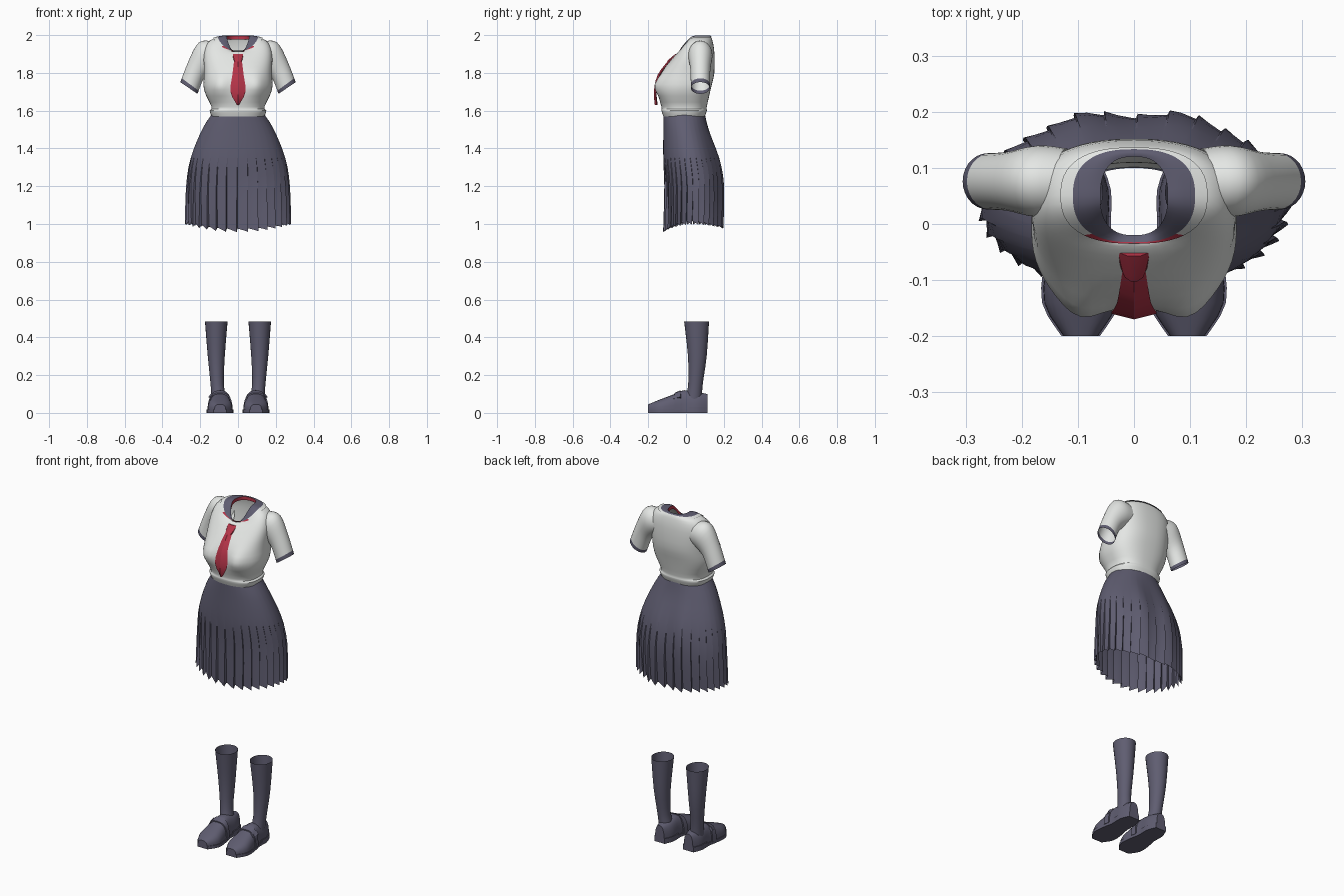
import bpy, bmesh, math
from math import sin, cos, pi, exp

cube = bpy.data.objects.get("Cube")
if cube:
    bpy.data.objects.remove(cube, do_unlink=True)


def material(name, *rgb):
    surface = bpy.data.materials.new(name)
    surface.use_nodes = True
    surface.diffuse_color = (*rgb, 1)
    shader = surface.node_tree.nodes["Principled BSDF"]
    shader.inputs["Base Color"].default_value = (*rgb, 1)
    return surface


WHITE = material("white cloth", .84, .86, .84)
NAVY = material("slate navy cloth", .115, .11, .165)
RED = material("red cloth", .46, .035, .065)


def refine(rows, steps):
    """Smooth spline rows passing through a few key rows."""
    padded = [rows[0], *rows, rows[-1]]
    result = []
    for before, start, end, after in zip(padded, padded[1:], padded[2:], padded[3:]):
        for step in range(steps):
            t = step / steps
            result.append([b + t / 2 * (c - a + t * (2 * a - 5 * b + 4 * c - d + t * (3 * (b - c) + d - a)))
                           for a, b, c, d in zip(before, start, end, after)])
    return result + [list(rows[-1])]


def loft(name, rings, materials, rule=None, caps=False, angle=40):
    """Skin rings of equal length; rule(band, centre) picks the material."""
    bm = bmesh.new()
    rows = [[bm.verts.new(point) for point in ring] for ring in rings]
    for band, (lower, upper) in enumerate(zip(rows, rows[1:])):
        for i in range(len(lower)):
            face = bm.faces.new((lower[i - 1], lower[i], upper[i], upper[i - 1]))
            if rule:
                face.material_index = rule(band, face.calc_center_median())
    if caps:
        bm.faces.new(rows[0])
        bm.faces.new(rows[-1])
    bmesh.ops.recalc_face_normals(bm, faces=bm.faces)
    mesh = bpy.data.meshes.new(name)
    bm.to_mesh(mesh)
    bm.free()
    for surface in materials:
        mesh.materials.append(surface)
    mesh.shade_smooth()
    mesh.set_sharp_from_angle(angle=math.radians(angle))
    bpy.context.collection.objects.link(bpy.data.objects.new(name, mesh))


def angles(count):
    return [2 * pi * i / count for i in range(count)]


def soft_power(value, power):
    return math.copysign(abs(value) ** power, value)


def oval(t, width, front, back, power):
    """Point on a rounded oval between a front and a back depth."""
    x = width * soft_power(cos(t), power)
    y = (front + back) / 2 + (back - front) / 2 * soft_power(sin(t), power)
    return x, y


def bump(value, centre, spread):
    return exp(-((value - centre) / spread) ** 2)


# Shirt: half width, front, back, height, drop of the neckline at the front
def shirt_ring(width, front, back, height, drop, lift=0):
    ring = []
    for t in angles(56):
        x, y = oval(t, width, front, back, .8)
        forward = max(0, -sin(t))
        z = height - drop * forward ** 1.6
        y -= .03 * bump(abs(x), .1, .05) * bump(z, 1.735, .055) * min(1, 2 * forward)
        ring.append((x, y, z + lift))
    return ring


shirt = refine([(.14, -.12, .1, 1.57, 0), (.15, -.13, .11, 1.6, 0), (.14, -.13, .11, 1.62, 0),
                (.18, -.15, .13, 1.71, 0), (.18, -.13, .15, 1.8, 0), (.18, -.07, .15, 1.91, .03),
                (.15, -.04, .14, 1.97, .06), (.09, -.03, .13, 1.99, .08), (.06, -.02, .12, 1.99, .09)], 3)
loft("shirt_body", [shirt_ring(*row) for row in shirt], [WHITE])

# Collar follows the neck of the shirt, with a red lining turned inward
collar = [shirt_ring(*row, lift=.006) for row in shirt[-6:]]
collar.append([(x, y, z - .02) for x, y, z in collar[-1]])


def collar_colour(band, centre):
    if band == 0:
        return 2 if centre.y < 0 and abs(centre.x) < .08 else 0
    return 2 if band == len(collar) - 2 else 1


loft("sailor_collar", collar, [WHITE, NAVY, RED], collar_colour)

# Neckerchief: knot and creased hanging blade
knot = [(1.9, -.04, .035), (1.87, -.075, .025), (1.86, -.085, .02)]
loft("tie_knot", [[(width * cos(t), y + .018 * sin(t), z) for t in angles(10)]
                  for z, y, width in knot], [RED], caps=True)
blade = refine([(1.87, -.08, .02), (1.79, -.14, .03), (1.7, -.16, .04), (1.63, -.155, .005)], 3)
loft("tie_blade", [[(-width, y, z), (0, y - .01, z), (width, y, z), (0, y + .005, z)]
                   for z, y, width in blade], [RED], caps=True, angle=25)

# Pleated skirt: height, half width, front, back
PLEATS = 32
skirt = refine([(1.58, .14, -.12, .1), (1.5, .19, -.12, .12), (1.35, .25, -.12, .17),
                (1.2, .27, -.11, .19), (1, .27, -.11, .18)], 3)
rings = []
for height, width, front, back in skirt:
    fold = max(0, min(1, 1.36 - height) / .36)
    hem = max(0, 1.2 - height) / .2
    ring = []
    for pleat in range(PLEATS):
        for along, push in ((0, 0), (.5, .5), (.9, 1), (.95, 0)):
            t = 2 * pi * (pleat + along) / PLEATS
            x, y = oval(t, width, front, back, .95)
            y += .014 * max(0, sin(t)) * bump(abs(x), .09, .05) * min(1, (1.58 - height) * 4)
            out = .016 * fold * (push - .3)
            dip = (.04 if sin(t) < 0 else .02) * sin(t) ** 2 + .018 * push - .015
            ring.append((x + out * cos(t), y + out * sin(t), height - hem * dip))
    rings.append(ring)
loft("pleated_skirt", rings, [NAVY], angle=18)

# Sleeves: centre x, centre z, tilt, radius
sleeve = refine([(.12, 1.9, 1.3, .07), (.17, 1.89, 1.1, .08),
                 (.22, 1.82, .8, .06), (.26, 1.72, .6, .055)], 4)
# Socks: height, centre x, radius, centre y
sock = refine([(.485, .115, .06, .056), (.3, .115, .045, .06), (.15, .11, .035, .05), (.07, .1, .04, .04)], 3)
# Shoes: y, half width, height
shoe = refine([(.114, .03, .1), (.06, .05, .11), (-.01, .05, .12),
               (-.06, .06, .1), (-.14, .065, .07), (-.2, .03, .045)], 3)
FOOT = .095
SOLE = .015


def shoe_section(side, y, width, height, grow=0):
    arc = [pi * i / 14 for i in range(15)]
    return [(side * FOOT + (width + grow) * soft_power(cos(a), .7), y,
             SOLE + (height + grow - SOLE) * abs(sin(a)) ** .8) for a in arc]


def sole(name, side, stations, thickness):
    edge = [(side * FOOT + width + .004, y) for y, width, height in stations]
    edge += [(side * FOOT - width - .004, y) for y, width, height in reversed(stations)]
    loft(name, [[(x, y, z) for x, y in edge] for z in (0, thickness)], [NAVY], caps=True)


for label, side in (("left", 1), ("right", -1)):
    loft(label + "_sleeve",
         [[(side * (x + radius * cos(t) * cos(tilt)), .076 + (.02 + radius * .55) * sin(t),
            z + radius * cos(t) * sin(tilt)) for t in angles(28)] for x, z, tilt, radius in sleeve],
         [WHITE, NAVY], lambda band, centre: int(band == len(sleeve) - 2))
    loft(label + "_sock",
         [[(side * x + radius * cos(t), y + radius * 1.1 * sin(t), z) for t in angles(24)]
          for z, x, radius, y in sock], [NAVY])
    loft(label + "_shoe", [shoe_section(side, *station) for station in shoe], [NAVY], caps=True)
    sole(label + "_heel", side, [station for station in shoe if station[0] > 0], .03)
    sole(label + "_front_sole", side, [station for station in shoe if station[0] < .03], .018)
    # Strap across the instep, with a buckle on its outer side
    strap = [(-.03, .055, .113), (-.06, .06, .1)]
    loft(label + "_shoe_strap", [shoe_section(side, *station, grow=.006) for station in strap],
         [NAVY], caps=True)
    bpy.ops.mesh.primitive_cube_add(size=1, location=(side * (FOOT + .045), -.046, .086),
                                    rotation=(.35, side * .9, 0))
    buckle = bpy.context.object
    buckle.name = label + "_buckle"
    buckle.scale = (.024, .04, .012)
    buckle.data.materials.append(NAVY)
